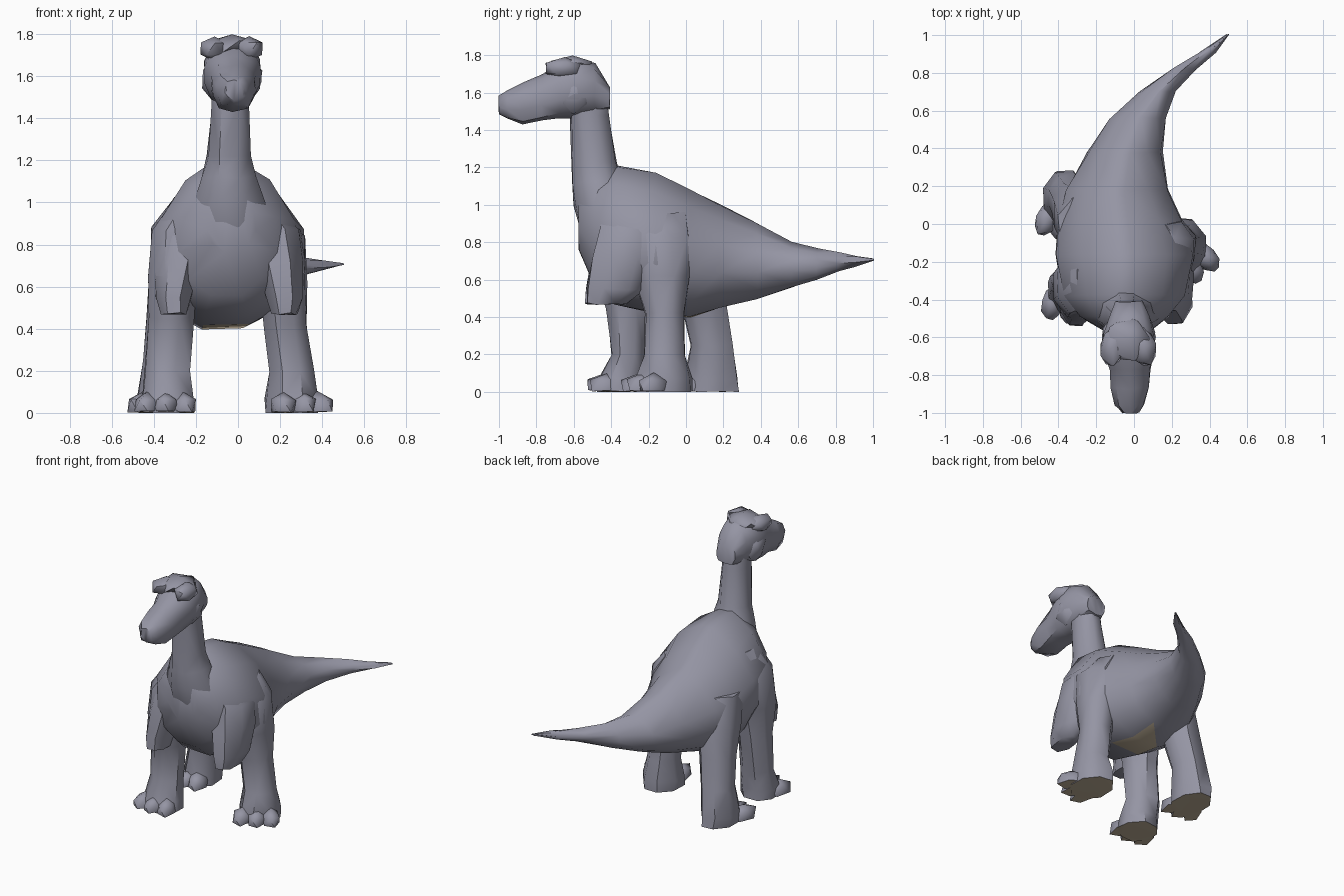
import bpy, bmesh, math, random
from mathutils import Vector

random.seed(4)


def material(name, rgb):
    m = bpy.data.materials.new(name)
    m.diffuse_color = (*rgb, 1)
    return m


SKIN = material("slate_skin", (0.30, 0.30, 0.37))
SOLE = material("tan_sole", (0.52, 0.43, 0.31))


def finish(name, bm, rough, sole_height, angle):
    """Roughen slightly, triangulate, tint low downward faces, smooth."""
    for v in bm.verts:
        v.co += Vector([random.uniform(-rough, rough) for _ in range(3)])
        v.co.z = max(v.co.z, 0.0)
    bmesh.ops.triangulate(bm, faces=bm.faces[:])
    bmesh.ops.recalc_face_normals(bm, faces=bm.faces[:])
    for f in bm.faces:
        low = f.calc_center_median().z < sole_height
        f.material_index = 1 if low and f.normal.z < -0.8 else 0
    mesh = bpy.data.meshes.new(name)
    bm.to_mesh(mesh)
    bm.free()
    mesh.materials.append(SKIN)
    mesh.materials.append(SOLE)
    ob = bpy.data.objects.new(name, mesh)
    bpy.context.collection.objects.link(ob)
    bpy.ops.object.select_all(action='DESELECT')
    ob.select_set(True)
    bpy.context.view_layer.objects.active = ob
    bpy.ops.object.shade_smooth_by_angle(angle=math.radians(angle))
    return ob


def bridge(bm, loops):
    for a, b in zip(loops, loops[1:]):
        n = len(a)
        for i in range(n):
            j = (i + 1) % n
            bm.faces.new((a[i], a[j], b[j], b[i]))
    bm.faces.new(loops[0])
    bm.faces.new(loops[-1])


def loft_y(name, rings, n=12, mid=0.5, power=(0.9, 0.9), rough=0.006, sole=0.0, angle=50):
    """rings: y, x min, x max, z min, z max; power = squareness above, below"""
    bm = bmesh.new()
    loops = []
    for y, x0, x1, z0, z1 in rings:
        zm = z0 + (z1 - z0) * mid
        loop = []
        for i in range(n):
            t = math.tau * (i + 0.5) / n
            s, c = math.sin(t), math.cos(t)
            c = math.copysign(abs(c) ** (power[0] if s > 0 else power[1]), c)
            z = zm + s * ((z1 - zm) if s > 0 else (zm - z0)) * 1.03
            loop.append(bm.verts.new(((x0 + x1) / 2 + c * (x1 - x0) / 2 * 1.03, y, z)))
        loops.append(loop)
    bridge(bm, loops)
    return finish(name, bm, rough, sole, angle)


def loft_z(name, rings, n=8, rough=0.007, sole=0.0, angle=50):
    """rings: z, x min, x max, y min, y max"""
    bm = bmesh.new()
    loops = []
    for z, x0, x1, y0, y1 in rings:
        loop = []
        for i in range(n):
            t = math.tau * (i + 0.5) / n
            loop.append(bm.verts.new(((x0 + x1) / 2 + math.cos(t) * (x1 - x0) / 2 * 1.06,
                                      (y0 + y1) / 2 + math.sin(t) * (y1 - y0) / 2 * 1.06, z)))
        loops.append(loop)
    bridge(bm, loops)
    return finish(name, bm, rough, sole, angle)


def lump(name, centre, size, turn=0.0, floor=None, sole=0.0):
    """Faceted rounded lump, optionally flattened at a floor height."""
    bm = bmesh.new()
    bmesh.ops.create_icosphere(bm, subdivisions=1, radius=1)
    for v in bm.verts:
        x, y, z = v.co.x * size[0], v.co.y * size[1], v.co.z * size[2]
        c, s = math.cos(turn), math.sin(turn)
        v.co = Vector((x * c - y * s, x * s + y * c, z)) + Vector(centre)
        if floor is not None:
            v.co.z = max(v.co.z, floor)
    return finish(name, bm, 0.004, sole, 55)


# Body and tail, curving to the right at the tip
loft_y("body_and_tail", [
    (-0.57, -0.15, 0.08, 0.76, 1.08),
    (-0.49, -0.29, 0.18, 0.56, 1.16),
    (-0.38, -0.38, 0.28, 0.47, 1.21),
    (-0.16, -0.42, 0.32, 0.42, 1.17),
    (0.02, -0.41, 0.26, 0.40, 1.08),
    (0.18, -0.36, 0.18, 0.45, 1.00),
    (0.38, -0.25, 0.15, 0.50, 0.90),
    (0.56, -0.13, 0.17, 0.555, 0.80),
    (0.70, 0.03, 0.22, 0.60, 0.765),
    (0.82, 0.20, 0.33, 0.65, 0.74),
    (0.91, 0.34, 0.43, 0.675, 0.725),
    (1.00, 0.49, 0.50, 0.70, 0.71)], mid=0.47, power=(1.55, 0.9), sole=0.424)

# Neck, flaring into the chest
loft_z("neck", [
    (0.72, -0.20, 0.12, -0.50, -0.20),
    (0.86, -0.22, 0.14, -0.56, -0.24),
    (1.00, -0.21, 0.13, -0.60, -0.27),
    (1.12, -0.17, 0.09, -0.605, -0.34),
    (1.22, -0.145, 0.06, -0.61, -0.37),
    (1.48, -0.125, 0.06, -0.62, -0.41),
    (1.64, -0.12, 0.06, -0.62, -0.43)], n=8)

# Head with blunt tapering snout
loft_y("head", [
    (-1.00, -0.06, 0.03, 1.49, 1.58),
    (-0.96, -0.10, 0.055, 1.46, 1.61),
    (-0.87, -0.12, 0.075, 1.43, 1.655),
    (-0.77, -0.13, 0.09, 1.45, 1.69),
    (-0.68, -0.165, 0.11, 1.47, 1.75),
    (-0.58, -0.165, 0.11, 1.47, 1.78),
    (-0.49, -0.135, 0.08, 1.49, 1.75),
    (-0.41, -0.10, 0.05, 1.51, 1.64)], n=10, power=(0.75, 0.65))

# Crown, brows and cheeks
lump("crown", (-0.03, -0.61, 1.74), (0.13, 0.13, 0.06))
for side, tag in ((-1, "left"), (1, "right")):
    lump(tag + "_brow", (-0.03 + side * 0.08, -0.65, 1.73), (0.075, 0.12, 0.06), side * 0.2)
    lump(tag + "_cheek", (-0.03 + side * 0.09, -0.60, 1.585), (0.06, 0.10, 0.10))

# Three standing legs
loft_z("right_leg", [
    (0.00, 0.13, 0.38, -0.27, 0.03),
    (0.07, 0.13, 0.38, -0.27, 0.03),
    (0.20, 0.15, 0.36, -0.23, 0.00),
    (0.42, 0.12, 0.33, -0.22, -0.01),
    (0.62, 0.10, 0.325, -0.28, 0.02),
    (0.84, 0.10, 0.315, -0.30, 0.02),
    (0.96, 0.02, 0.22, -0.27, 0.00)], sole=0.04)
loft_z("front_left_leg", [
    (0.00, -0.46, -0.21, -0.48, -0.23),
    (0.07, -0.46, -0.21, -0.47, -0.23),
    (0.20, -0.445, -0.23, -0.40, -0.22),
    (0.45, -0.43, -0.21, -0.43, -0.20),
    (0.65, -0.425, -0.19, -0.50, -0.16),
    (0.87, -0.41, -0.18, -0.48, -0.14),
    (1.02, -0.30, -0.13, -0.43, -0.16)], sole=0.04)
loft_z("rear_left_leg", [
    (0.00, -0.48, -0.25, -0.01, 0.28),
    (0.07, -0.48, -0.25, -0.01, 0.28),
    (0.25, -0.46, -0.24, 0.03, 0.25),
    (0.45, -0.44, -0.20, -0.02, 0.22),
    (0.65, -0.425, -0.16, -0.12, 0.21),
    (0.85, -0.40, -0.14, -0.18, 0.14)], sole=0.04)

# Folded forelimb stubs hanging from the shoulders
loft_z("right_shoulder", [
    (0.47, 0.16, 0.28, -0.53, -0.32),
    (0.55, 0.13, 0.31, -0.53, -0.22),
    (0.72, 0.08, 0.315, -0.50, -0.16),
    (0.87, 0.05, 0.295, -0.46, -0.14),
    (1.02, 0.00, 0.17, -0.44, -0.18),
    (1.12, -0.03, 0.08, -0.44, -0.26)], n=8)
loft_z("left_shoulder", [
    (0.47, -0.37, -0.24, -0.54, -0.34),
    (0.55, -0.39, -0.22, -0.54, -0.28),
    (0.72, -0.40, -0.17, -0.51, -0.22),
    (0.87, -0.38, -0.14, -0.47, -0.20),
    (1.02, -0.29, -0.08, -0.44, -0.20),
    (1.12, -0.18, -0.05, -0.44, -0.26)], n=8)

# Toes: foot centre, forward direction, spread
feet = {
    "right": ((0.27, -0.16), (0.45, -0.9), 0.09),
    "front_left": ((-0.345, -0.36), (0.0, -1.0), 0.085),
    "rear_left": ((-0.385, 0.08), (-0.1, -1.0), 0.07),
}
for foot, (c, d, spread) in feet.items():
    fwd = Vector(d).normalized()
    side = Vector((-fwd.y, fwd.x))
    for i in (-1, 0, 1):
        p = Vector(c) + fwd * (0.075 - 0.015 * abs(i)) + side * spread * i
        lump(f"{foot}_toe_{i + 2}", (p.x, p.y, 0.035), (0.065, 0.105, 0.065),
             math.atan2(-fwd.x, fwd.y) + 0.25 * i, 0.005, 0.04)
